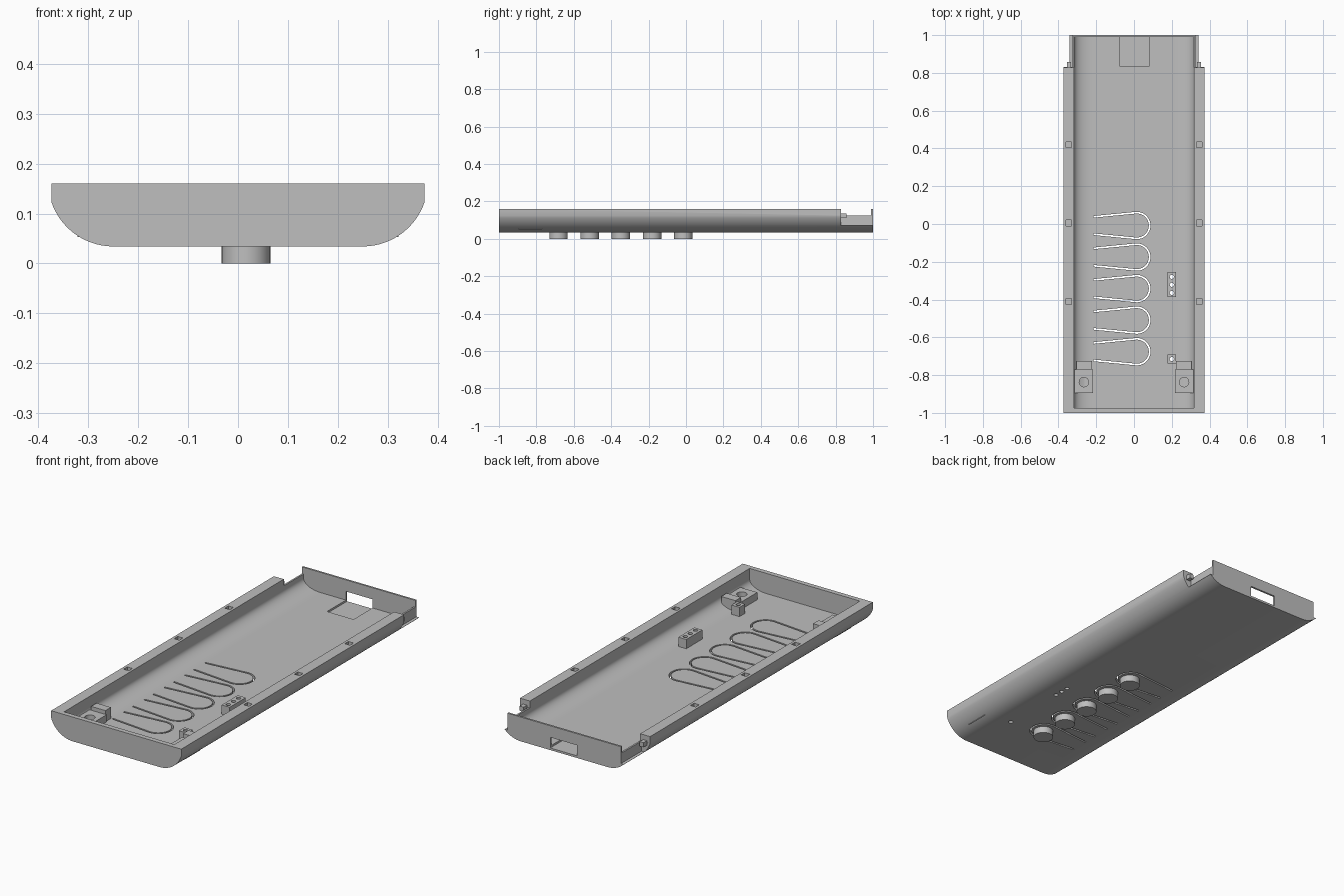
import bpy, bmesh, math
from mathutils import Vector

if "Cube" in bpy.data.objects:
    bpy.data.objects.remove(bpy.data.objects["Cube"])

grey = bpy.data.materials.new("light_grey_plastic")
grey.diffuse_color = (0.52, 0.52, 0.52, 1)
grey.use_nodes = True
grey.node_tree.nodes["Principled BSDF"].inputs["Base Color"].default_value = grey.diffuse_color


def prism(name, pts, a, b, axis="z"):
    """Extrude a closed 2D outline from a to b along z (xy outline) or y (xz outline)."""
    bm = bmesh.new()
    place = (lambda p, h: (p[0], p[1], h)) if axis == "z" else (lambda p, h: (p[0], h, p[1]))
    lo = [bm.verts.new(place(p, a)) for p in pts]
    hi = [bm.verts.new(place(p, b)) for p in pts]
    bm.faces.new(lo)
    bm.faces.new(hi)
    n = len(pts)
    for i in range(n):
        j = (i + 1) % n
        bm.faces.new((lo[i], lo[j], hi[j], hi[i]))
    bmesh.ops.recalc_face_normals(bm, faces=bm.faces)
    mesh = bpy.data.meshes.new(name)
    bm.to_mesh(mesh)
    bm.free()
    mesh.materials.append(grey)
    ob = bpy.data.objects.new(name, mesh)
    bpy.context.collection.objects.link(ob)
    return ob


def box(name, x0, x1, y0, y1, z0, z1):
    return prism(name, [(x0, y0), (x1, y0), (x1, y1), (x0, y1)], z0, z1)


def cylinder(name, x, y, r, z0, z1, n=32):
    ring = [(x + r * math.cos(2 * math.pi * i / n), y + r * math.sin(2 * math.pi * i / n)) for i in range(n)]
    return prism(name, ring, z0, z1)


def cut(ob, cutters):
    bpy.context.view_layer.objects.active = ob
    for c in cutters:
        c.hide_render = True
        m = ob.modifiers.new("cut", "BOOLEAN")
        m.operation = "DIFFERENCE"
        m.solver = "EXACT"
        m.object = c
        bpy.ops.object.modifier_apply(modifier=m.name)
    for c in cutters:
        bpy.data.objects.remove(c)


def mirrored(half):
    return half + [(-x, z) for x, z in reversed(half)]


# Outer and inner cross-sections of the tray
R = 0.131
end = math.asin(0.124 / R)
outer = [(0.25 + R * math.sin(end * i / 14), 0.165 - R * math.cos(end * i / 14)) for i in range(15)]
outer.append((0.374, 0.16))
inner = [(0.22 + 0.097 * math.sin(math.pi / 2 * i / 12), 0.105 - 0.05 * math.cos(math.pi / 2 * i / 12))
         for i in range(13)]
inner.append((0.317, 0.2))

shell = prism("tray_shell", mirrored(outer), -1, 1, "y")
cutters = [prism("cavity", mirrored(inner), -0.975, 0.99, "y")]

# Stepped notches and rim sockets on both sides
for s in (-1, 1):
    def side_box(x0, x1, *rest):
        return box("side_cut", min(s * x0, s * x1), max(s * x0, s * x1), *rest)
    cutters.append(side_box(0.326, 0.5, 0.83, 1.1, 0.072, 0.3))
    cutters.append(side_box(0.30, 0.4, 0.829, 0.99, 0.125, 0.31))
    for y in (0.42, 0.005, -0.41):
        cutters.append(side_box(0.33, 0.36, y - 0.015, y + 0.015, 0.13, 0.2))

# Port opening in the back plate with a floor recess
cutters.append(box("port", -0.073, 0.08, 0.835, 1.1, 0.045, 0.10))


# U-shaped slots that free the button tongues
def slot(cy):
    r, cx, w = 0.068, 0.015, 0.0045
    path = [Vector((-0.215, cy + 0.046))]
    path += [Vector((cx + r * math.cos(a), cy + r * math.sin(a)))
             for a in (math.radians(95 - 190 * i / 24) for i in range(25))]
    path.append(Vector((-0.215, cy - 0.046)))
    left, right = [], []
    for i, p in enumerate(path):
        t = (path[min(i + 1, len(path) - 1)] - path[max(i - 1, 0)]).normalized()
        n = Vector((-t.y, t.x)) * w
        left.append(p + n)
        right.append(p - n)
    return prism("slot", left + right[::-1], 0.01, 0.09)


button_y = [-0.008 - 0.167 * i for i in range(5)]
cutters += [slot(y) for y in button_y]

# Light holes through the floor
light_y = (-0.28, -0.322, -0.365, -0.715)
cutters += [cylinder("light_hole", 0.2, y, 0.011, 0.0, 0.2, 20) for y in light_y]
cut(shell, cutters)

# Buttons under the tray
for i, y in enumerate(button_y):
    cylinder(f"button_{i + 1}", 0.016, y - 0.006, 0.049, 0, 0.045)

# Light holders on the floor
triple = box("triple_light_holder", 0.177, 0.223, -0.387, -0.255, 0.05, 0.103)
cut(triple, [cylinder("hole", 0.2, y, 0.011, 0, 0.2, 20) for y in light_y[:3]])
single = box("single_light_holder", 0.177, 0.223, -0.738, -0.692, 0.05, 0.103)
cut(single, [cylinder("hole", 0.2, light_y[3], 0.011, 0, 0.2, 20)])

# Screw bosses, raised stops and corner pegs
for s, side in ((-1, "left"), (1, "right")):
    def side_part(name, x0, x1, *rest):
        return box(f"{side}_{name}", min(s * x0, s * x1), max(s * x0, s * x1), *rest)
    boss = side_part("screw_boss", 0.217, 0.322, -0.895, -0.77, 0.053, 0.093)
    cut(boss, [cylinder("hole", s * 0.265, -0.837, 0.025, 0.06, 0.2)])
    side_part("boss_stop", 0.223, 0.305, -0.77, -0.725, 0.05, 0.113)
    side_part("corner_peg", 0.334, 0.356, 0.82, 0.857, 0.11, 0.134)

# Smooth curved surfaces, keep edges sharp
for ob in bpy.context.scene.objects:
    bpy.ops.object.select_all(action="DESELECT")
    ob.select_set(True)
    bpy.context.view_layer.objects.active = ob
    bpy.ops.object.shade_smooth_by_angle(angle=math.radians(30))
